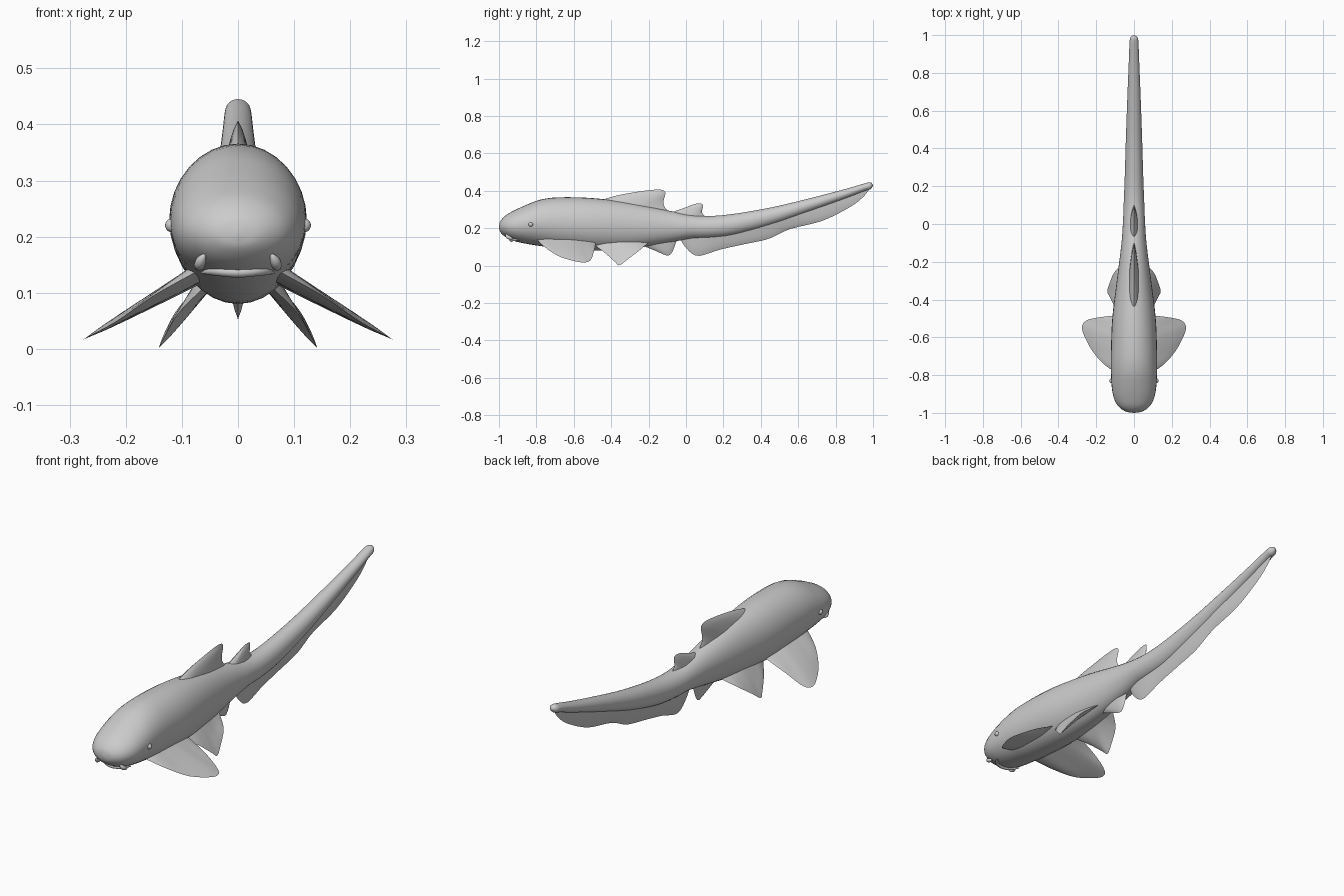
import bpy, bmesh, math
from mathutils import Vector

if "Cube" in bpy.data.objects:
    bpy.data.objects.remove(bpy.data.objects["Cube"])


def sample(points, n):
    """n points along a smooth curve through the given points"""
    p = [Vector(q) for q in points]
    out = []
    for i in range(n):
        t = i / (n - 1) * (len(p) - 1)
        k = min(int(t), len(p) - 2)
        t -= k
        b, c = p[k], p[k + 1]
        a = p[k - 1] if k else b * 2 - c
        d = p[k + 2] if k + 2 < len(p) else c * 2 - b
        out.append(0.5 * (2 * b + (c - a) * t + (2 * a - 5 * b + 4 * c - d) * t**2
                          + (3 * b - a - 3 * c + d) * t**3))
    return out


def make(name, bm, mirror=False):
    bmesh.ops.remove_doubles(bm, verts=bm.verts, dist=0.0003)
    bmesh.ops.recalc_face_normals(bm, faces=bm.faces)
    me = bpy.data.meshes.new(name)
    bm.to_mesh(me)
    bm.free()
    ob = bpy.data.objects.new(name, me)
    bpy.context.collection.objects.link(ob)
    if mirror:
        ob.modifiers.new("Mirror", 'MIRROR')
    bpy.ops.object.select_all(action='DESELECT')
    bpy.context.view_layer.objects.active = ob
    ob.select_set(True)
    bpy.ops.object.shade_smooth_by_angle(angle=math.radians(50))
    return ob


def skin(bm, rows, closed):
    """quads between neighbouring rows of points"""
    vs = [[bm.verts.new(p) for p in r] for r in rows]
    m = len(vs[0])
    for a, b in zip(vs, vs[1:]):
        for j in range(m if closed else m - 1):
            k = (j + 1) % m
            bm.faces.new((a[j], a[k], b[k], b[j]))
    return vs


def fin(name, root, edge, normal, thick, mirror=False, n=28, m=6):
    """lens-shaped blade spanning from a root line to an outer edge"""
    bm = bmesh.new()
    normal = Vector(normal).normalized()
    r, e = sample(root, n), sample(edge, n)
    for side in (1, -1):
        rows = []
        for i in range(n):
            u = i / (n - 1)
            lens = min(1, 2.6 * math.sqrt(u) * (1 - u) ** 0.8)
            rows.append([r[i].lerp(e[i], j / m)
                         + normal * side * thick * lens * (1 - j / m) ** 0.7
                         for j in range(m + 1)])
        skin(bm, rows, False)
    return make(name, bm, mirror)


def flat(points):
    return [(0, y, z) for y, z in points]


# body and tail: y, top z, bottom z, half width
stations = [
    (-1.0, .212, .200, .004), (-.992, .238, .178, .045), (-.965, .268, .153, .083),
    (-.92, .294, .132, .107), (-.86, .322, .118, .118), (-.78, .352, .105, .122),
    (-.68, .365, .092, .122), (-.50, .361, .080, .115), (-.30, .336, .090, .091),
    (-.10, .295, .122, .066), (.02, .272, .143, .058), (.12, .265, .147, .054),
    (.25, .276, .162, .049), (.45, .310, .215, .043), (.65, .357, .285, .036),
    (.85, .409, .358, .028), (.95, .438, .397, .024), (.985, .445, .408, .020),
    (1.0, .433, .425, .004)]
bm = bmesh.new()
rings = []
for y, top, bottom, w in sample([Vector(s) for s in stations], 73):
    mid, h = (top + bottom) / 2, (top - bottom) / 2
    ring = []
    for j in range(32):
        a = 2 * math.pi * j / 32
        c, s = math.cos(a), math.sin(a)
        ring.append((w * math.copysign(abs(c) ** 1.0, c), y, mid + h * s))
    rings.append(ring)
vs = skin(bm, rings, True)
bm.faces.new(vs[0])
bm.faces.new(vs[-1])
make("body", bm)

# fins on the centre line
fin("first_dorsal_fin",
    flat([(-.47, .34), (-.30, .32), (-.09, .28)]),
    flat([(-.47, .345), (-.38, .372), (-.29, .39), (-.19, .404), (-.13, .405),
          (-.11, .388), (-.12, .345), (-.115, .315), (-.09, .285)]), (1, 0, 0), .026)
fin("second_dorsal_fin",
    flat([(-.09, .275), (.0, .26), (.11, .25)]),
    flat([(-.09, .28), (0, .312), (.05, .33), (.085, .33), (.09, .31),
          (.085, .285), (.11, .255)]), (1, 0, 0), .02)
fin("anal_fin",
    flat([(-.24, .12), (-.13, .14), (-.04, .16)]),
    flat([(-.24, .11), (-.17, .082), (-.12, .06), (-.09, .055), (-.07, .08),
          (-.055, .12), (-.04, .15)]), (1, 0, 0), .02)
fin("tail_fin",
    flat([(-.05, .17), (.1, .18), (.3, .20), (.5, .25), (.7, .325), (.98, .422)]),
    flat([(-.04, .16), (0, .095), (.064, .052), (.18, .085), (.30, .112),
          (.44, .143), (.555, .195), (.73, .24), (.88, .315), (.95, .37), (.985, .415)]),
    (1, 0, 0), .024, n=44)

# paired fins
fin("pectoral_fins",
    [(.05, -.80, .15), (.05, -.64, .145), (.04, -.48, .14)],
    [(.07, -.80, .14), (.15, -.75, .095), (.215, -.68, .05), (.26, -.60, .025),
     (.275, -.545, .017), (.25, -.51, .03), (.17, -.492, .078), (.05, -.48, .135)],
    (.5, 0, .87), .018, True)
fin("pelvic_fins",
    [(.05, -.49, .12), (.05, -.35, .13), (.03, -.20, .13)],
    [(.06, -.49, .11), (.105, -.43, .065), (.132, -.38, .02), (.141, -.355, .002),
     (.128, -.31, .035), (.10, -.25, .08), (.04, -.20, .125)],
    (.8, 0, .6), .016, True)

# eyes
bm = bmesh.new()
bmesh.ops.create_uvsphere(bm, u_segments=16, v_segments=10, radius=.012)
bmesh.ops.translate(bm, verts=bm.verts, vec=(.118, -.83, .22))
make("eyes", bm, True)


def tube(name, points, radius, mirror=False):
    """tapered round strand along a curve"""
    bm = bmesh.new()
    path = sample(points, 16)
    rows = []
    for i, p in enumerate(path):
        d = (path[min(i + 1, 15)] - path[max(i - 1, 0)]).normalized()
        s = d.cross(Vector((0, 0, 1))).normalized()
        r = radius * max(.15, math.sin(math.pi * i / 15) ** .5 if 0 < i < 15 else 0)
        rows.append([p + r * (s * math.cos(a) + s.cross(d) * math.sin(a))
                     for a in (2 * math.pi * j / 8 for j in range(8))])
    ends = skin(bm, rows, True)
    bm.faces.new(ends[0])
    bm.faces.new(ends[-1])
    return make(name, bm, mirror)


# mouth and the small feelers beside it
tube("mouth_lip", [(-.065, -.89, .136), (-.04, -.925, .138), (0, -.935, .136),
                   (.04, -.925, .138), (.065, -.89, .136)], .009)
tube("nose_feelers", [(.06, -.965, .168), (.068, -.95, .152), (.07, -.925, .143)], .01, True)
